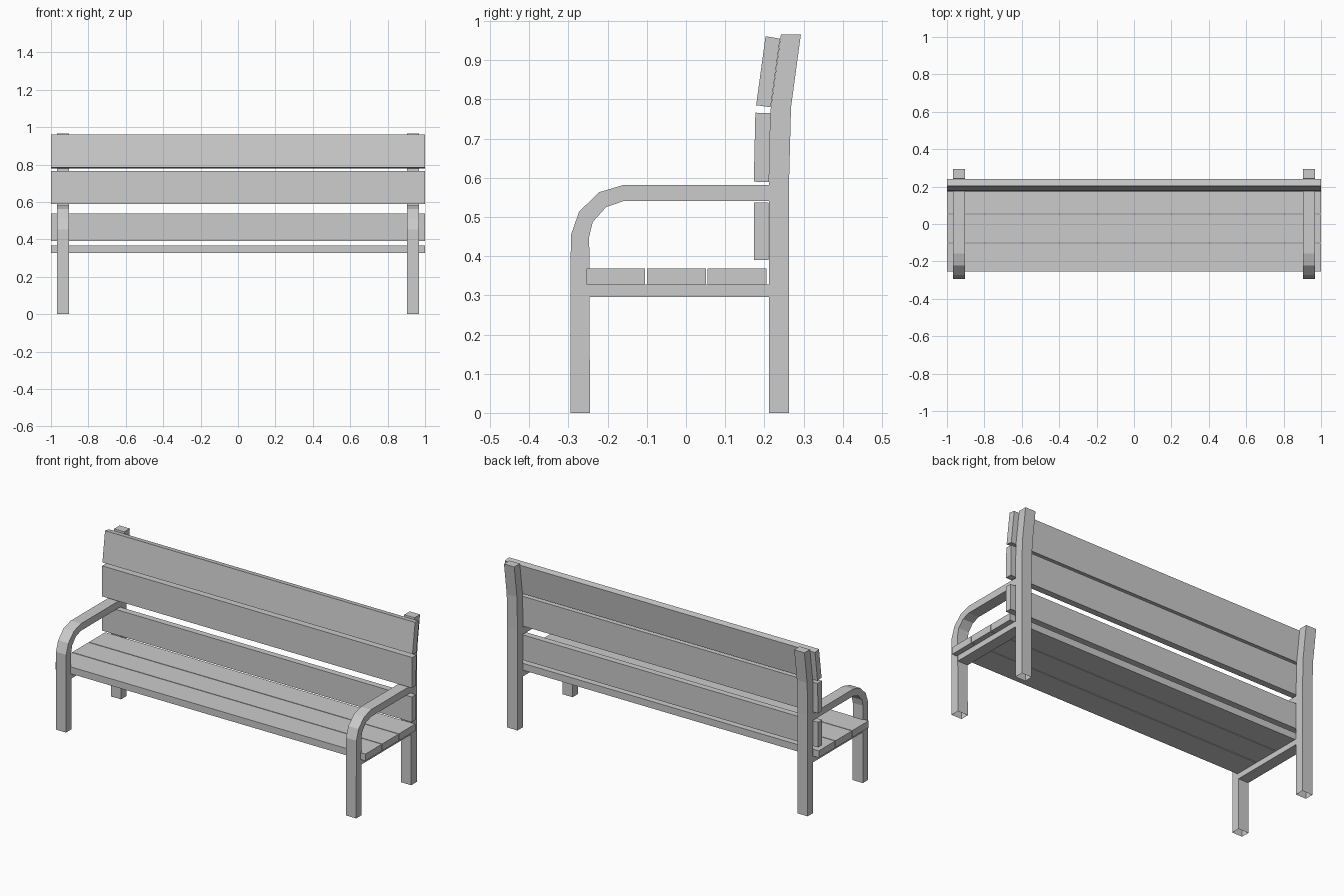
import bpy
import bmesh

cube = bpy.data.objects.get("Cube")
if cube:
    bpy.data.objects.remove(cube)

grey = bpy.data.materials.new("plain grey")
grey.use_nodes = True
COLOUR = (0.6, 0.6, 0.6, 1)
grey.diffuse_color = COLOUR
grey.node_tree.nodes["Principled BSDF"].inputs["Base Color"].default_value = COLOUR


def finish(name, bm):
    bmesh.ops.recalc_face_normals(bm, faces=bm.faces)
    mesh = bpy.data.meshes.new(name)
    bm.to_mesh(mesh)
    bm.free()
    mesh.materials.append(grey)
    obj = bpy.data.objects.new(name, mesh)
    bpy.context.collection.objects.link(obj)
    return obj


def extrude_profile(name, profile, x0, x1, open_bottom=False):
    """Extrude a closed (y, z) outline along x."""
    bm = bmesh.new()
    face = bm.faces.new([bm.verts.new((x0, y, z)) for y, z in profile])
    new = bmesh.ops.extrude_face_region(bm, geom=[face], use_keep_orig=True)["geom"]
    moved = [v for v in new if isinstance(v, bmesh.types.BMVert)]
    bmesh.ops.translate(bm, verts=moved, vec=(x1 - x0, 0, 0))
    bmesh.ops.recalc_face_normals(bm, faces=bm.faces)
    if open_bottom:
        ground = [f for f in bm.faces if all(v.co.z < 0.001 for v in f.verts)]
        bmesh.ops.delete(bm, geom=ground, context="FACES_ONLY")
    return finish(name, bm)


def box(y0, y1, z0, z1):
    return [(y0, z0), (y1, z0), (y1, z1), (y0, z1)]


# Side frames: bent front leg with armrest, rear post and seat rail
arm = [(-0.295, 0), (-0.294, 0.453), (-0.273, 0.513), (-0.222, 0.563),
       (-0.158, 0.582), (0.213, 0.582), (0.213, 0.541), (-0.158, 0.541),
       (-0.204, 0.525), (-0.238, 0.487), (-0.247, 0.45), (-0.245, 0)]
post = [(0.212, 0), (0.212, 0.59), (0.216, 0.775), (0.242, 0.965),
        (0.293, 0.965), (0.268, 0.78), (0.263, 0.59), (0.263, 0)]
rail = box(-0.246, 0.212, 0.296, 0.328)

for side, x0, x1 in (("left", 0.903, 0.969), ("right", -0.969, -0.903)):
    extrude_profile(side + "_front_leg_and_armrest", arm, x0, x1, True)
    extrude_profile(side + "_rear_post", post, x0, x1, True)
    extrude_profile(side + "_seat_rail", rail, x0, x1)

# Seat planks
for i in range(3):
    y = -0.254 + i * 0.1545
    extrude_profile(f"seat_plank_{i + 1}", box(y, y + 0.15, 0.328, 0.368), -1, 1)

# Backrest planks, following the lean of the posts
backrest = {
    "lower": box(0.174, 0.211, 0.39, 0.537),
    "middle": [(0.173, 0.59), (0.212, 0.589), (0.216, 0.765), (0.177, 0.766)],
    "upper": [(0.179, 0.785), (0.216, 0.78), (0.240, 0.955), (0.203, 0.961)],
}
for name, outline in backrest.items():
    extrude_profile(name + "_back_plank", outline, -1, 1)
